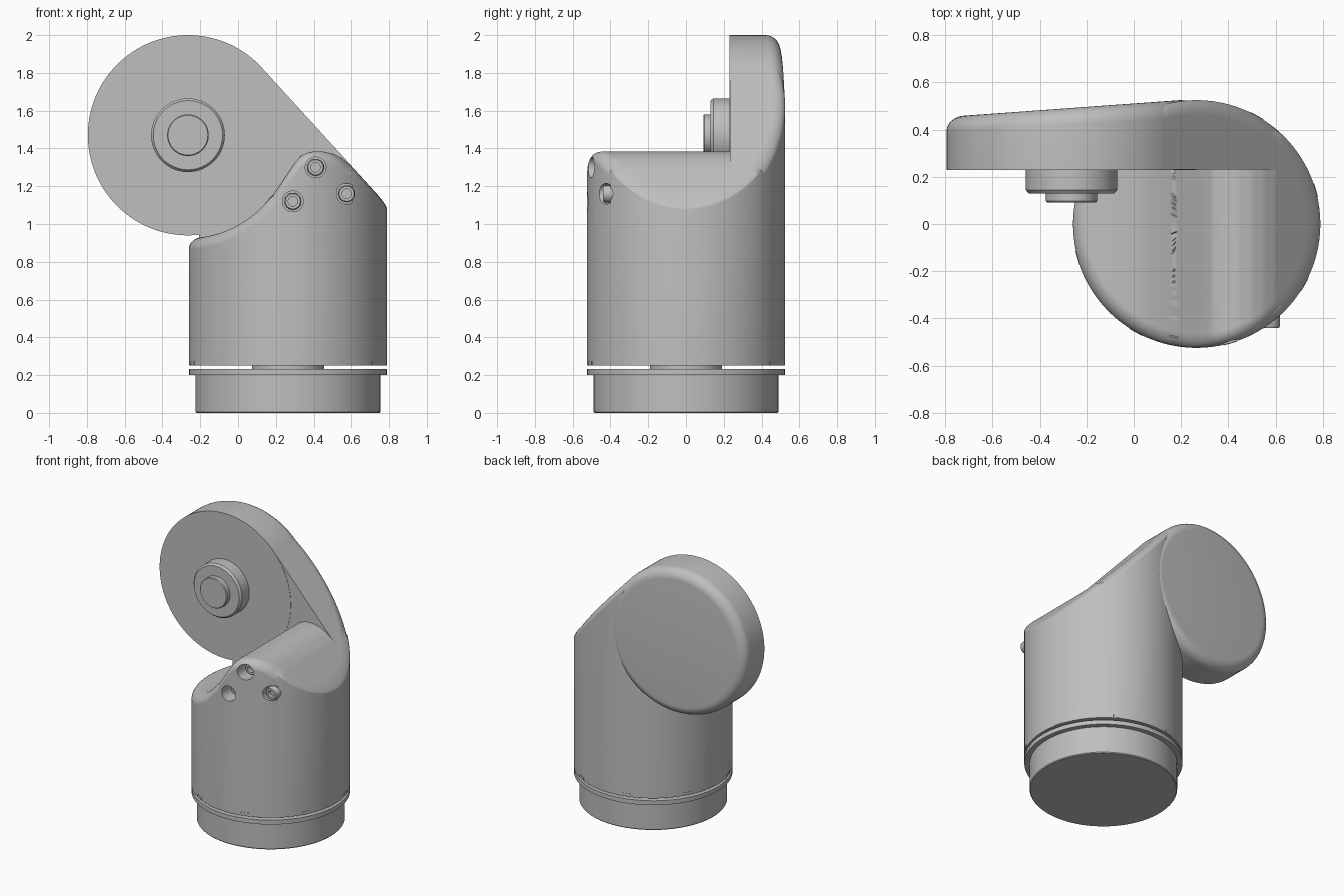
import bpy, bmesh
from math import sin, cos, pi, sqrt, hypot, radians
from mathutils import Matrix, Vector

if "Cube" in bpy.data.objects:
    bpy.data.objects.remove(bpy.data.objects["Cube"])

GREY = bpy.data.materials.new("matte grey")
GREY.use_nodes = True
GREY.diffuse_color = (0.52, 0.52, 0.52, 1)
GREY.node_tree.nodes["Principled BSDF"].inputs["Base Color"].default_value = GREY.diffuse_color

BODY_X, BODY_R, BODY_Z = 0.265, 0.525, 0.25
DISC_X, DISC_Z, DISC_R = -0.265, 1.47, 0.53
SPLIT = 0.232


def finish(name, bm, angle=35):
    bmesh.ops.recalc_face_normals(bm, faces=bm.faces)
    me = bpy.data.meshes.new(name)
    bm.to_mesh(me)
    bm.free()
    me.materials.append(GREY)
    me.shade_smooth()
    me.set_sharp_from_angle(angle=radians(angle))
    ob = bpy.data.objects.new(name, me)
    bpy.context.collection.objects.link(ob)
    return ob


def skin(bm, rings):
    """Bridge a list of vertex rings and cap both ends."""
    loops = [[bm.verts.new(p) for p in ring] for ring in rings]
    n = len(loops[0])
    for a, b in zip(loops, loops[1:]):
        for i in range(n):
            j = (i + 1) % n
            bm.faces.new((a[i], a[j], b[j], b[i]))
    bm.faces.new(loops[0])
    bm.faces.new(loops[-1])


def circle(r, h, n):
    return [Vector((r * cos(2 * pi * i / n), r * sin(2 * pi * i / n), h)) for i in range(n)]


def lathe(name, profile, origin, along_y=False, n=96, shear=0.0):
    """Revolve (radius, height) pairs about z, or about y when along_y is set."""
    bm = bmesh.new()
    skin(bm, [circle(r, h, n) for r, h in profile])
    if along_y:
        bmesh.ops.rotate(bm, verts=bm.verts, matrix=Matrix.Rotation(-pi / 2, 3, 'X'))
    # lean the rear of the part, leaving its front plane alone
    top = max(h for r, h in profile)
    for v in bm.verts:
        v.co.y += shear * v.co.x * (v.co.y / top if along_y else 0)
    bmesh.ops.translate(bm, verts=bm.verts, vec=origin)
    return finish(name, bm)


# Height of the straight shoulder and of the arm outline
def shoulder(x):
    return 1.1 - 1.095 * (x - 0.79)


def arm_top(x):
    if x > 0.126:
        return shoulder(x)
    return DISC_Z - 0.005 + sqrt(max(0, DISC_R ** 2 - (x - DISC_X) ** 2))


CREST = [(0.17, 1.13), (0.29, 1.31), (0.33, 1.36), (0.38, 1.382), (0.44, 1.385),
         (0.5, 1.373), (0.55, 1.348), (0.6, 1.308)]


def saddle_top(x):
    if x < CREST[0][0]:
        return DISC_Z - sqrt(0.545 ** 2 - (x - DISC_X) ** 2)
    for (xa, za), (xb, zb) in zip(CREST, CREST[1:]):
        if x <= xb:
            return za + (zb - za) * (x - xa) / (xb - xa)
    return shoulder(x)


def column(name, top, keep_front, rim=0.06, n=160, steps=64):
    """Round column with a shaped top and a softened rim, cut at the split plane."""
    bm = bmesh.new()
    rings = [circle(BODY_R, BODY_Z, n)]
    for k in range(steps):
        r = BODY_R * sin(pi / 2 * (1 - k / steps))
        ring = circle(r, 0, n)
        over = max(0, r - (BODY_R - rim))
        drop = rim - sqrt(max(0, rim ** 2 - over ** 2))
        for p in ring:
            # the shoulder side keeps a tighter rim
            p.z = top(p.x + BODY_X) - drop * (0.35 if p.x > 0.34 else 1)
        rings.append(ring)
    skin(bm, rings)
    bmesh.ops.translate(bm, verts=bm.verts, vec=(BODY_X, 0, 0))
    bmesh.ops.bisect_plane(bm, geom=bm.verts[:] + bm.edges[:] + bm.faces[:],
                           plane_co=(0, SPLIT, 0), plane_no=(0, 1, 0),
                           clear_outer=keep_front, clear_inner=not keep_front)
    bmesh.ops.holes_fill(bm, edges=[e for e in bm.edges if e.is_boundary])
    return finish(name, bm)


front_body = column("front_body", saddle_top, True)
column("rear_body", arm_top, False)

# Counterbored screw holes
SCREWS = [(0.41, 1.3), (0.29, 1.12), (0.575, 1.16)]
bm = bmesh.new()
for x, z in SCREWS:
    place = Matrix.Translation((x, -0.55, z)) @ Matrix.Rotation(pi / 2, 4, 'X')
    bmesh.ops.create_cone(bm, cap_ends=True, segments=32, radius1=0.055, radius2=0.055,
                          depth=0.3, matrix=place)
cutter = finish("hole_cutter", bm)
cutter.hide_render = True
cut = front_body.modifiers.new("holes", 'BOOLEAN')
cut.operation, cut.solver, cut.object = 'DIFFERENCE', 'EXACT', cutter
bpy.context.view_layer.update()
cut_mesh = bpy.data.meshes.new_from_object(front_body.evaluated_get(bpy.context.evaluated_depsgraph_get()))
front_body.modifiers.clear()
front_body.data = cut_mesh
cut_mesh.shade_smooth()
cut_mesh.set_sharp_from_angle(angle=radians(35))
bpy.data.objects.remove(cutter)

for i, (x, z) in enumerate(SCREWS):
    lathe(f"screw_{i + 1}", [(0.045, 0.06), (0.045, 0.01), (0.04, 0), (0.025, 0), (0.025, 0.03)],
          (x, -0.44, z), True, 32)

# Arm disc: flat front, tilted back with a rounded edge
R = 0.07
THICK = 0.262
edge = [(DISC_R - R + R * cos(a * pi / 16), THICK - R + R * sin(a * pi / 16)) for a in range(9)]
lathe("arm_disc", [(DISC_R, 0)] + edge, (DISC_X, 0.23, DISC_Z), True, 128, 0.072)

# Hub on the front of the disc
lathe("hub", [(0.195, 0.11), (0.195, 0.015), (0.183, 0)], (DISC_X, 0.13, DISC_Z), True)
lathe("hub_cap", [(0.11, 0.05), (0.11, 0.006), (0.105, 0)], (DISC_X, 0.092, DISC_Z), True)

# Base plug with flange and the spindle that crosses the gap
lathe("base", [(0.485, 0), (0.49, 0.006), (0.49, 0.2), (0.525, 0.2), (0.525, 0.232)], (BODY_X, 0, 0))
lathe("spindle", [(0.19, 0.22), (0.19, 0.26)], (BODY_X, 0, 0))

# Small locking tabs around the lower rim
bm = bmesh.new()
for i in range(8):
    turn = Matrix.Rotation(2 * pi * (i + 0.35) / 8, 4, 'Z')
    place = Matrix.Translation((BODY_X, 0, 0.263)) @ turn @ Matrix.Translation((BODY_R - 0.005, 0, 0))
    bmesh.ops.create_cube(bm, size=1, matrix=place @ Matrix.Diagonal((0.014, 0.06, 0.02, 1)))
finish("rim_tabs", bm)
